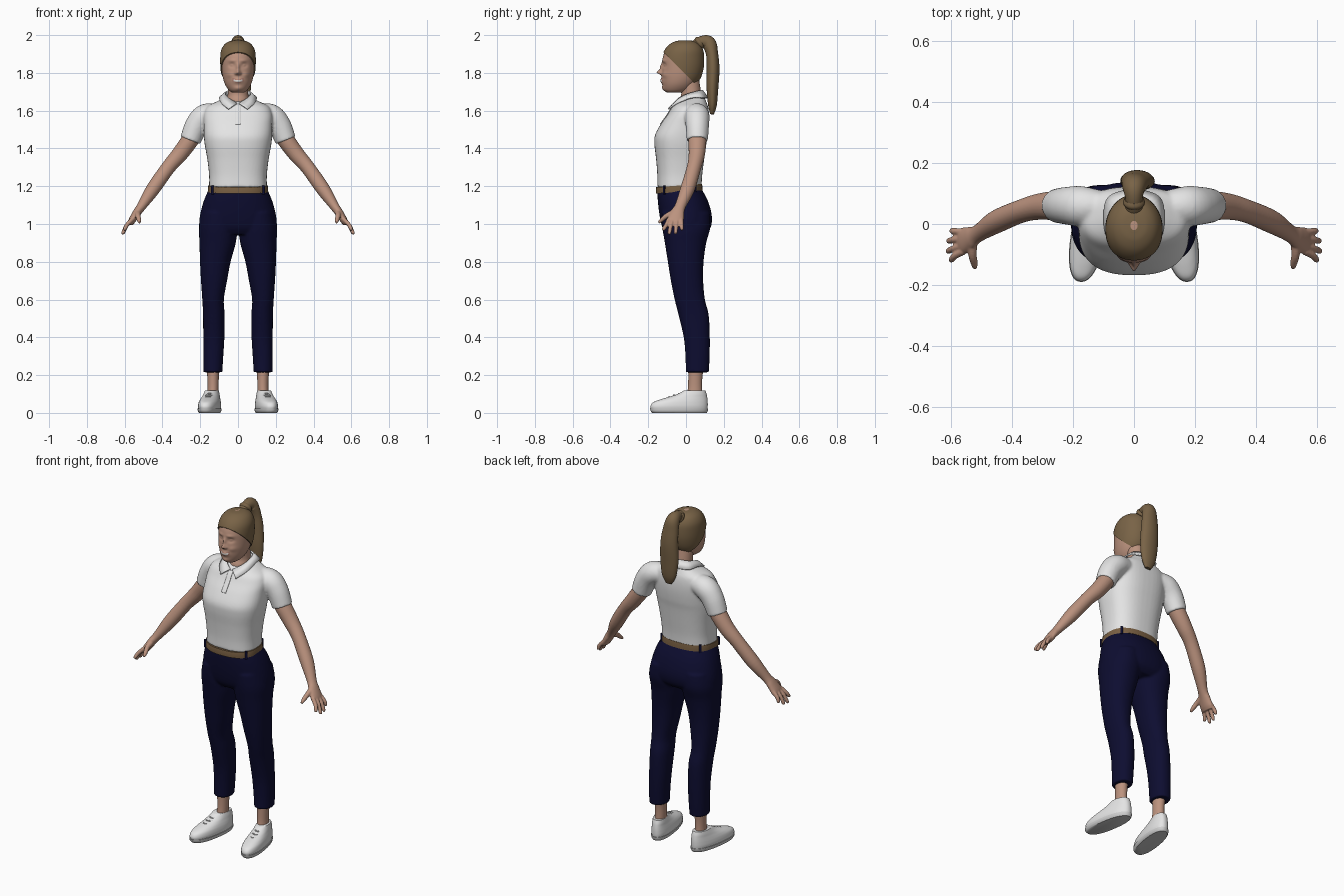
import bpy, bmesh
from math import sin, cos, pi, exp, radians
from mathutils import Vector

if "Cube" in bpy.data.objects:
    bpy.data.objects.remove(bpy.data.objects["Cube"])


def material(name, r, g, b):
    m = bpy.data.materials.new(name)
    m.use_nodes = True
    m.diffuse_color = (r, g, b, 1)
    bsdf = m.node_tree.nodes["Principled BSDF"]
    bsdf.inputs["Base Color"].default_value = (r, g, b, 1)
    bsdf.inputs["Roughness"].default_value = 0.7
    return m


SKIN = material("skin", .50, .29, .21)
HAIR = material("hair", .19, .125, .062)
SHIRT = material("shirt white", .78, .78, .78)
NAVY = material("trouser navy", .004, .004, .03)
BELT = material("belt brown", .19, .115, .055)
LIPS = material("lips", .40, .18, .14)
TEETH = material("teeth", .75, .72, .68)
SOLE = material("sole", .62, .62, .62)


def spline(rows, steps):
    """Smooth curve through rows of numbers (position and radii together)."""
    p = [Vector(r) for r in rows]
    out = []
    for i in range(len(p) - 1):
        a, b, c, d = p[max(i - 1, 0)], p[i], p[i + 1], p[min(i + 2, len(p) - 1)]
        for k in range(steps):
            t = k / steps
            out.append((b * 2 + (c - a) * t + (a * 2 - b * 5 + c * 4 - d) * t**2
                        + (b * 3 - a - c * 3 + d) * t**3) * 0.5)
    return out + [p[-1]]


def oval(seg, power):
    for i in range(seg):
        a = 2 * pi * i / seg
        yield tuple((1 if q > 0 else -1) * abs(q) ** (2 / power) for q in (cos(a), sin(a)))


def bridge(bm, rings):
    """Skin a list of point rings and cap both ends."""
    rings = [[bm.verts.new(p) for p in ring] for ring in rings]
    n = len(rings[0])
    faces = [bm.faces.new((r[i], r[(i + 1) % n], q[(i + 1) % n], q[i]))
             for r, q in zip(rings, rings[1:]) for i in range(n)]
    faces += [bm.faces.new(rings[0]), bm.faces.new(rings[-1])]
    bmesh.ops.recalc_face_normals(bm, faces=faces)


def stack(bm, rows, steps=6, seg=48, power=2, s=1, grow=0):
    """Level rings; each row is z, x, front y, back y, half width."""
    rings = []
    for z, x, front, back, w in spline(rows, steps):
        my, d = (front + back) / 2, (back - front) / 2
        rings.append([(s * x + (w + grow) * c, my + (d + grow) * q, z)
                      for c, q in oval(seg, power)])
    bridge(bm, rings)


def tube(bm, rows, ref, steps=6, seg=24, s=1):
    """Rings across a path; each row is x, y, z, radius along ref, other radius."""
    pts = spline(rows, steps)
    pos = [Vector((s * p[0], p[1], p[2])) for p in pts]
    rings = []
    for i, p in enumerate(pts):
        t = (pos[min(i + 1, len(pos) - 1)] - pos[max(i - 1, 0)]).normalized()
        u = (Vector(ref) - t * t.dot(Vector(ref))).normalized()
        v = t.cross(u)
        rings.append([pos[i] + u * c * p[3] + v * q * p[4] for c, q in oval(seg, 2)])
    bridge(bm, rings)


def finish(name, bm, *mats, voxel=0, mirror=False, soften=4):
    me = bpy.data.meshes.new(name)
    bm.to_mesh(me)
    bm.free()
    for m in mats:
        me.materials.append(m)
    me.shade_smooth()
    me.set_sharp_from_angle(angle=radians(55))
    ob = bpy.data.objects.new(name, me)
    bpy.context.collection.objects.link(ob)
    if voxel:
        r = ob.modifiers.new("Blend", 'REMESH')
        r.mode, r.voxel_size, r.use_smooth_shade = 'VOXEL', voxel, True
        f = ob.modifiers.new("Soften", 'SMOOTH')
        f.factor, f.iterations = 0.5, soften
    if mirror:
        ob.modifiers.new("Mirror", 'MIRROR').use_mirror_merge = False
    return ob


X, Y = (1, 0, 0), (0, 1, 0)

# Head with face relief, smiling mouth coloured by height
skull = [(1.695, 0, -.10, -.02, .03), (1.71, 0, -.117, .02, .05), (1.74, 0, -.125, .05, .069),
         (1.78, 0, -.128, .075, .081), (1.83, 0, -.126, .088, .087), (1.88, 0, -.123, .09, .088),
         (1.92, 0, -.108, .085, .083), (1.95, 0, -.083, .068, .066), (1.967, 0, -.05, .04, .04),
         (1.972, 0, -.02, .01, .012)]
relief = [(0, 1.803, .026, .011, .012), (0, 1.83, .012, .009, .02), (.012, 1.797, .008, .007, .007),
          (.033, 1.84, -.010, .016, .012), (.033, 1.84, .006, .009, .006), (.03, 1.865, .004, .02, .008),
          (0, 1.758, .009, .024, .014), (0, 1.718, .006, .02, .012), (.045, 1.79, .005, .018, .015)]
bm = bmesh.new()
stack(bm, skull, steps=12, seg=160)
for v in bm.verts:
    if v.co.y < -.03:
        x, z = abs(v.co.x), v.co.z
        v.co.y -= sum(h * exp(-((x - a) / w) ** 2 - ((z - b) / t) ** 2) for a, b, h, w, t in relief)
for f in bm.faces:
    c = f.calc_center_median()
    off = abs(c.z - 1.757 - 9 * c.x ** 2)
    if c.y < -.08 and abs(c.x) < .03:
        f.material_index = 2 if off < .005 and abs(c.x) < .024 else 1 if off < .009 else 0
finish("head", bm, SKIN, LIPS, TEETH)

# Neck
bm = bmesh.new()
stack(bm, [(1.58, 0, -.04, .08, .05), (1.65, 0, -.038, .08, .056), (1.69, 0, -.025, .08, .054),
           (1.76, 0, -.035, .07, .052)])
finish("neck", bm, SKIN)

# Hair cap, trimmed along a sloping hairline
bm = bmesh.new()
stack(bm, skull, steps=8, seg=96, grow=.006)
cut = bmesh.ops.bisect_plane(bm, geom=bm.verts[:] + bm.edges[:] + bm.faces[:], plane_co=(0, 0, 1.79),
                             plane_no=(0, 1, 1), clear_inner=True)
bmesh.ops.holes_fill(bm, edges=[e for e in cut["geom_cut"] if isinstance(e, bmesh.types.BMEdge)])
finish("hair_cap", bm, HAIR)

# Ponytail and its tie
bm = bmesh.new()
tube(bm, [(0, .04, 1.935, .034, .03), (0, .08, 1.964, .028, .03), (0, .12, 1.957, .038, .038),
          (.005, .138, 1.90, .047, .032), (.01, .143, 1.82, .054, .034), (.012, .14, 1.72, .056, .031),
          (.015, .14, 1.63, .044, .023), (.018, .138, 1.582, .02, .01)], X, seg=40)
finish("ponytail", bm, HAIR)
bm = bmesh.new()
tube(bm, [(0, .064, 1.952, .031, .031), (0, .072, 1.958, .036, .036), (0, .082, 1.964, .031, .031)], X)
finish("hair_tie", bm, HAIR)

# Polo shirt: torso and sleeves blended together
bm = bmesh.new()
stack(bm, [(1.195, 0, -.152, .082, .153), (1.26, 0, -.152, .086, .153), (1.34, 0, -.158, .096, .162),
           (1.42, 0, -.167, .107, .176), (1.47, 0, -.164, .116, .181), (1.53, 0, -.133, .122, .182),
           (1.58, 0, -.098, .122, .182), (1.62, 0, -.073, .117, .165), (1.645, 0, -.045, .108, .12),
           (1.665, 0, -.005, .10, .078), (1.69, 0, .03, .088, .05)], power=2.5)
for s in (1, -1):
    tube(bm, [(.09, .055, 1.585, .05, .05), (.17, .058, 1.573, .066, .064), (.218, .06, 1.523, .062, .062),
              (.252, .06, 1.443, .056, .056)], Y, s=s)
shirt = finish("polo_shirt", bm, SHIRT, voxel=.007)

# Collar flaps
inner = [(0, .085, 1.708), (.056, .06, 1.702), (.066, .01, 1.688), (.05, -.035, 1.667), (.006, -.062, 1.638)]
outer = [(0, .116, 1.668), (.08, .09, 1.668), (.098, .03, 1.668), (.088, -.045, 1.64), (.05, -.094, 1.608)]
bm = bmesh.new()
edges = [[bm.verts.new(p) for p in spline(e, 5)] for e in (inner, outer)]
a, b = edges
for i in range(len(a) - 1):
    bm.faces.new((a[i], b[i], b[i + 1], a[i + 1]))
collar = finish("collar", bm, SHIRT, mirror=True)
solid = collar.modifiers.new("Thickness", 'SOLIDIFY')
solid.thickness, solid.offset = .008, 0

# Button placket laid on the chest
bm = bmesh.new()
bmesh.ops.create_grid(bm, x_segments=4, y_segments=24, size=1)
for v in bm.verts:
    v.co = (v.co.x * .014, -.4, 1.58 + v.co.y * .052)
placket = finish("placket", bm, SHIRT)
wrap = placket.modifiers.new("Lay", 'SHRINKWRAP')
wrap.target, wrap.wrap_method, wrap.offset = shirt, 'PROJECT', .004
wrap.use_project_y = True
placket.modifiers.new("Thickness", 'SOLIDIFY').thickness = .004

# Arms with palms, fingers and thumbs
bm = bmesh.new()
tube(bm, [(.19, .06, 1.54, .042, .042), (.25, .06, 1.45, .048, .046), (.31, .057, 1.368, .043, .043),
          (.37, .042, 1.298, .038, .038), (.45, .008, 1.185, .038, .037), (.51, -.03, 1.095, .029, .025),
          (.535, -.045, 1.06, .037, .022), (.56, -.056, 1.02, .044, .019), (.572, -.058, .998, .038, .013)], Y)
for base, tip, x, z in ((-.09, -.12, .598, .965), (-.069, -.09, .608, .945),
                        (-.047, -.056, .606, .947), (-.026, -.022, .596, .966)):
    tube(bm, [(.56, base, 1.025, .012, .012), (.588, (base + tip) / 2, .995, .011, .011),
              (x, tip * .9 + base * .1, z + .01, .010, .010), (x + .001, tip, z, .006, .006)], Y, seg=12)
tube(bm, [(.53, -.055, 1.065, .018, .016), (.53, -.10, 1.045, .014, .014), (.524, -.128, 1.022, .012, .011),
          (.522, -.145, 1.007, .007, .007)], X, seg=12)
finish("arms", bm, SKIN, voxel=.004, mirror=True, soften=3)

# Trousers: hips and legs blended together
bm = bmesh.new()
stack(bm, [(1.19, 0, -.152, .08, .152), (1.12, 0, -.149, .117, .182), (1.04, 0, -.139, .137, .202),
           (.98, 0, -.124, .13, .205), (.945, 0, -.10, .10, .19)], power=2.3)
for s in (1, -1):
    stack(bm, [(1.06, .10, -.13, .125, .09), (.98, .105, -.125, .128, .101), (.90, .108, -.112, .107, .096),
               (.80, .12, -.096, .093, .081), (.70, .127, -.08, .091, .069), (.60, .132, -.06, .10, .057),
               (.52, .128, -.04, .12, .057), (.40, .128, -.012, .126, .056), (.30, .131, -.003, .125, .053),
               (.215, .133, -.001, .121, .050)], power=2.2, s=s)
finish("trousers", bm, NAVY, voxel=.007)

# Belt, sloping up to the back, with loops
bm = bmesh.new()
stack(bm, [(1.172, 0, -.160, .088, .159), (1.19, 0, -.160, .087, .159), (1.206, 0, -.158, .085, .157)],
      steps=2, power=2.4)
for v in bm.verts:
    v.co.z += v.co.y * .07
finish("belt", bm, BELT)
bm = bmesh.new()
for angle in (40, 140, 215, 270, 325, 0, 180):
    w = radians(angle - 90 if angle < 1 else angle)
    c, q = (abs(k) ** (2 / 2.4) * (1 if k > 0 else -1) for k in (cos(w), sin(w)))
    x, y = .159 * c, -.037 + .124 * q
    if angle in (40, 140, 215, 325):
        tube(bm, [(x, y, 1.165 + y * .07, .008, .006), (x, y, 1.212 + y * .07, .008, .006)], X, seg=8)
finish("belt_loops", bm, NAVY)

# Ankles
bm = bmesh.new()
stack(bm, [(.30, .132, .01, .105, .038), (.20, .132, .012, .088, .031), (.13, .132, .01, .085, .029),
           (.07, .135, .0, .09, .03)], seg=32)
finish("ankles", bm, SKIN, mirror=True)

# Shoes, soles and laces, toes turned outward
def turn_out(bm):
    for v in bm.verts:
        v.co.x += .145 - .15 * v.co.y


bm = bmesh.new()
stack(bm, [(.015, 0, -.184, .113, .052), (.035, 0, -.188, .115, .055), (.055, 0, -.175, .115, .053),
           (.07, 0, -.14, .114, .049), (.085, 0, -.09, .112, .044), (.10, 0, -.045, .109, .040),
           (.118, 0, -.012, .103, .035)], seg=56, power=2.3)
turn_out(bm)
finish("shoes", bm, SHIRT, mirror=True)
bm = bmesh.new()
stack(bm, [(0, 0, -.178, .11, .050), (.01, 0, -.187, .115, .056), (.022, 0, -.190, .117, .057)],
      steps=3, seg=56, power=2.3)
turn_out(bm)
finish("soles", bm, SOLE, mirror=True)
bm = bmesh.new()
for y, z in ((-.09, .085), (-.065, .094), (-.04, .103)):
    tube(bm, [(-.03, y + .022, z - .006, .004, .004), (0, y, z, .004, .004),
              (.03, y + .022, z - .006, .004, .004)], Y, seg=8)
turn_out(bm)
finish("laces", bm, SOLE, mirror=True)
